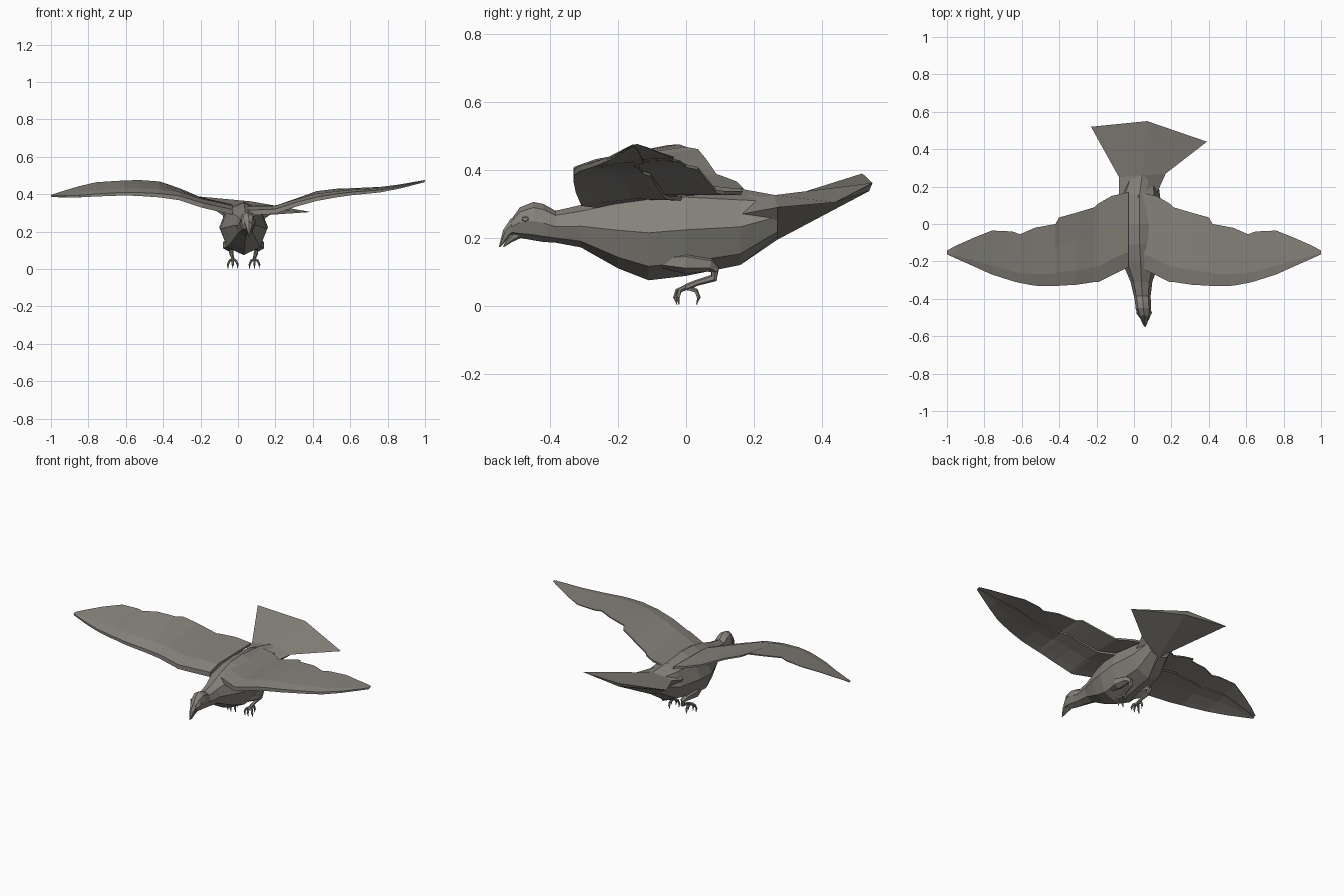
import bpy, bmesh, math
from mathutils import Vector

default_cube = bpy.data.objects.get("Cube")
if default_cube:
    bpy.data.objects.remove(default_cube, do_unlink=True)


def make_material(name, colour):
    material = bpy.data.materials.new(name)
    material.use_nodes = True
    material.diffuse_color = colour
    shader = material.node_tree.nodes["Principled BSDF"]
    shader.inputs["Base Color"].default_value = colour
    shader.inputs["Roughness"].default_value = 0.9
    return material


feather_grey = make_material("feather warm grey", (0.24, 0.225, 0.2, 1))


def finish(name, bm):
    """Turn a bmesh into a flat shaded object."""
    bmesh.ops.recalc_face_normals(bm, faces=bm.faces)
    mesh = bpy.data.meshes.new(name)
    bm.to_mesh(mesh)
    bm.free()
    mesh.materials.append(feather_grey)
    obj = bpy.data.objects.new(name, mesh)
    bpy.context.scene.collection.objects.link(obj)
    return obj


def loft(name, rings):
    """Skin a row of equal point rings and cap both ends."""
    bm = bmesh.new()
    rows = [[bm.verts.new(point) for point in ring] for ring in rings]
    count = len(rows[0])
    for near, far in zip(rows, rows[1:]):
        for i in range(count):
            j = (i + 1) % count
            bm.faces.new((near[i], near[j], far[j], far[i]))
    bm.faces.new(rows[0])
    bm.faces.new(rows[-1])
    return finish(name, bm)


def tube(name, path, radii, sides=6):
    """Tapered tube that follows a bent path."""
    path = [Vector(point) for point in path]
    rings = []
    for i, point in enumerate(path):
        ahead = path[min(i + 1, len(path) - 1)] - path[max(i - 1, 0)]
        turn = ahead.to_track_quat("Z", "X")
        ring = []
        for k in range(sides):
            angle = math.tau * k / sides
            offset = Vector((math.cos(angle), math.sin(angle), 0)) * radii[i]
            ring.append(point + turn @ offset)
        rings.append(ring)
    return loft(name, rings)


def interpolate(table, x):
    """Linear lookup of (lead, trail) heights along the span."""
    for a, b in zip(table, table[1:]):
        if x <= b[0]:
            t = (x - a[0]) / (b[0] - a[0])
            return [p + (q - p) * t for p, q in zip(a[1:], b[1:])]
    return table[-1][1:]


# Head and body: y, centre x, half width, bottom z, top z
body_sections = [
    (-.515, .06, .018, .21, .255), (-.49, .055, .034, .2, .29),
    (-.45, .05, .042, .193, .306), (-.42, .048, .042, .188, .3),
    (-.385, .044, .045, .186, .28), (-.31, .04, .058, .172, .297),
    (-.2, .035, .1, .11, .335), (-.11, .03, .125, .075, .355),
    (0, .03, .13, .088, .36), (.16, .03, .108, .12, .345),
    (.27, .045, .08, .2, .325),
]


def body_ring(y, centre, width, bottom, top):
    middle, height = (bottom + top) / 2, (top - bottom) / 2
    angles = [math.tau * k / 8 for k in range(8)]
    return [(centre + width * math.sin(a), y, middle + height * math.cos(a))
            for a in angles]


loft("body", [body_ring(*section) for section in body_sections])

# Fanned tail, twisted to one side, with a keel running under it
loft("tail", [
    [(-.08, .14, .27), (.02, .14, .345), (.12, .16, .27), (.03, .16, .12)],
    [(-.08, .25, .305), (.045, .26, .326), (.17, .27, .29), (.05, .27, .195)],
    [(-.23, .52, .39), (.07, .55, .362), (.39, .44, .305), (.08, .54, .338)],
])

# Wing plan: distance from centre, leading edge y, trailing edge y
wing_plan = [
    (.03, -.23, .17), (.12, -.275, .15), (.19, -.31, .11), (.21, -.31, .09),
    (.31, -.325, .06), (.4, -.33, .035), (.42, -.332, 0), (.53, -.33, -.02),
    (.61, -.315, -.055), (.65, -.305, -.04), (.76, -.27, -.035),
    (.86, -.225, -.075), (.95, -.185, -.115), (1, -.162, -.142),
]
# Wing lift: distance from centre, leading edge z, trailing edge z
left_lift = [
    (0, .3, .335), (.2, .31, .335), (.3, .345, .37), (.45, .385, .425),
    (.6, .405, .43), (.8, .423, .44), (1, .472, .476),
]
right_lift = [
    (0, .3, .335), (.2, .345, .38), (.3, .38, .425), (.45, .4, .476),
    (.6, .405, .472), (.75, .398, .465), (.88, .39, .435), (1, .392, .396),
]


def wing(name, side, lift, reach, drop):
    """Cambered wing; reach is the used part of the chord."""
    rings = []
    for x, lead, trail in wing_plan:
        z_lead, z_trail = interpolate(lift, x)
        fade = min(1, 1.1 - x)
        ring = []
        # chord fraction, camber above the chord line
        for part, camber in ((0, -.01), (0, .012), (.2, .026), (.6, .016),
                             (1, .004), (1, -.008), (.6, .002), (.2, -.004)):
            t = part * reach
            z = z_lead + (z_trail - z_lead) * t + camber * fade - drop
            ring.append((side * x, lead + (trail - lead) * t, z))
        rings.append(ring)
    return loft(name, rings)


for word, side, lift in (("left", 1, left_lift), ("right", -1, right_lift)):
    wing(word + "_wing", side, lift, 1, 0)
    wing(word + "_under_coverts", side, lift, .62, .006)

# Two part beak
tube("upper_beak", [(.056, -.5, .24), (.058, -.528, .215), (.06, -.55, .173)],
     [.024, .014, .002])
tube("lower_beak", [(.056, -.495, .212), (.058, -.52, .194), (.06, -.538, .174)],
     [.015, .009, .002])

# Legs, toes and eyes on both sides of the body
for word, side in (("left", 1), ("right", -1)):
    def place(out, y, z):
        return (.03 + side * out, y, z)

    tube(word + "_thigh",
         [place(.07, -.07, .13), place(.08, 0, .128), place(.075, .07, .122),
          place(.068, .09, .105)], [.02, .034, .022, .012])
    tube(word + "_shank",
         [place(.068, .085, .115), place(.065, .082, .082),
          place(.06, .03, .067), place(.058, 0, .054)],
         [.013, .012, .009, .01])
    for number, (spread, reach) in enumerate(
            ((-.026, -.024), (0, -.032), (.026, -.024), (0, .037))):
        tube(f"{word}_toe_{number + 1}",
             [place(.058, 0, .054),
              place(.058 + spread * .7, reach * .8, .044),
              place(.058 + spread, reach, .024),
              place(.058 + spread, reach * .85, .004)],
             [.008, .007, .006, .002], 5)

    bm = bmesh.new()
    bmesh.ops.create_icosphere(bm, subdivisions=1, radius=.012)
    bmesh.ops.scale(bm, vec=(.5, 1, .8), verts=bm.verts)
    bmesh.ops.translate(bm, vec=(.054 + side * .036, -.474, .256), verts=bm.verts)
    finish(word + "_eye", bm)
